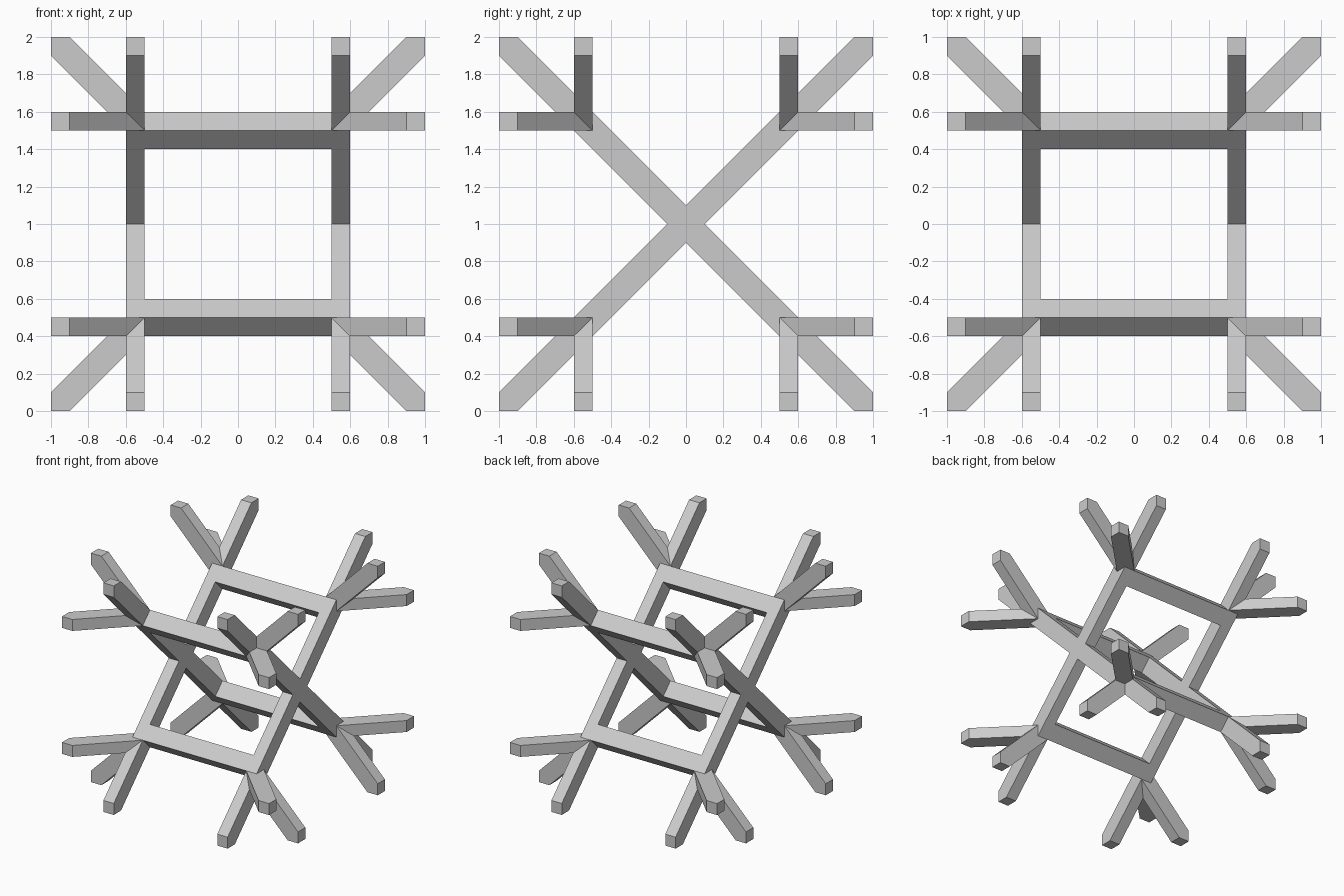
import bpy, bmesh

if "Cube" in bpy.data.objects:
    bpy.data.objects.remove(bpy.data.objects["Cube"])

CENTRE = 1.0       # height of the model's middle
IN, OUT = 0.5, 0.6  # inner and outer planes of every bar


def prism(bm, profile, axis, a, b):
    """Extrude a 2D profile along an axis (0, 1, 2) from a to b."""
    def place(u, v, w):
        p = [u, v]
        p.insert(axis, w)
        return (p[0], p[1], p[2] + CENTRE)
    lo = [bm.verts.new(place(u, v, a)) for u, v in profile]
    hi = [bm.verts.new(place(u, v, b)) for u, v in profile]
    faces = [bm.faces.new(lo), bm.faces.new(hi[::-1])]
    n = len(profile)
    for i in range(n):
        j = (i + 1) % n
        faces.append(bm.faces.new((lo[i], hi[i], hi[j], lo[j])))
    bmesh.ops.recalc_face_normals(bm, faces=faces)


def finish(bm, name):
    mesh = bpy.data.meshes.new(name)
    bm.to_mesh(mesh)
    bm.free()
    obj = bpy.data.objects.new(name, mesh)
    bpy.context.collection.objects.link(obj)
    return obj


# Two X-shaped side frames with pointed ends
cross = []
for k in range(4):
    for u, v in [(0.1, 0), (1, 0.9), (1, 1), (0.9, 1)]:
        for _ in range(k):
            u, v = -v, u
        cross.append((u, v))
for s, name in ((-1, "left_cross"), (1, "right_cross")):
    bm = bmesh.new()
    prism(bm, cross, 0, s * IN, s * OUT)
    finish(bm, name)

# Four diamond-section rails joining the side frames
bm = bmesh.new()
for sy in (-1, 1):
    for sz in (-1, 1):
        y, z = sy * IN, sz * IN
        prism(bm, [(y + 0.1, z), (y, z + 0.1), (y - 0.1, z), (y, z - 0.1)],
              0, -IN, IN)
finish(bm, "cross_rails")

# Remaining two diagonal spikes at each of the eight corners
spike = [(0.5, 0.6), (0.6, 0.5), (1, 0.9), (1, 1), (0.9, 1)]
for axis, name in ((1, "upright_spikes"), (2, "level_spikes")):
    bm = bmesh.new()
    for su in (-1, 1):
        for sv in (-1, 1):
            for sw in (-1, 1):
                prism(bm, [(su * u, sv * v) for u, v in spike],
                      axis, sw * IN, sw * OUT)
    finish(bm, name)
